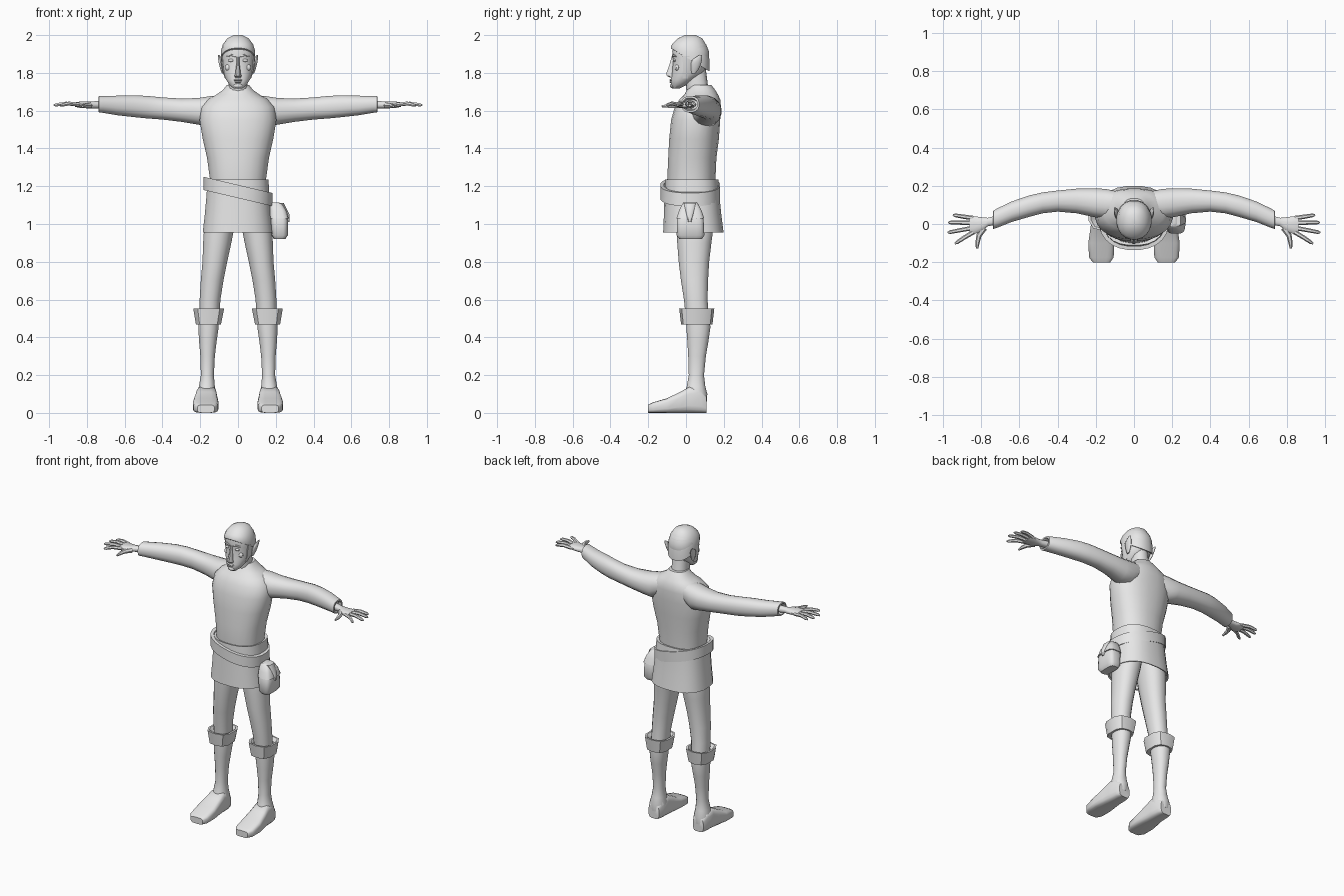
import bpy, bmesh, math
from mathutils import Vector

grey = bpy.data.materials.new("plain_grey")
grey.diffuse_color = (0.8, 0.8, 0.8, 1)


def loft(name, rings, side=1, caps=True, angle=42):
    """Skin a list of point rings; side=-1 mirrors the part in x."""
    bm = bmesh.new()
    vs = [[bm.verts.new((p[0] * side, p[1], p[2])) for p in r] for r in rings]
    n = len(rings[0])
    for a, b in zip(vs, vs[1:]):
        for i in range(n):
            j = (i + 1) % n
            bm.faces.new((a[i], a[j], b[j], b[i]))
    if caps:
        bm.faces.new(vs[0])
        bm.faces.new(vs[-1])
    bmesh.ops.recalc_face_normals(bm, faces=bm.faces)
    me = bpy.data.meshes.new(name)
    bm.to_mesh(me)
    bm.free()
    me.materials.append(grey)
    for f in me.polygons:
        f.use_smooth = True
    me.set_sharp_from_angle(angle=math.radians(angle))
    ob = bpy.data.objects.new(name, me)
    bpy.context.collection.objects.link(ob)
    return ob


def ring(axis, t, a0, a1, b0, b1, n=16, p=2.3, sx=0, sy=0):
    """Super-ellipse filling a0..a1 by b0..b1 across an axis at t; sx, sy tilt it."""
    out = []
    for k in range(n):
        w = 2 * math.pi * (k + 0.5) / n
        c, s = math.cos(w), math.sin(w)
        c = math.copysign(abs(c) ** (2 / p), c)
        s = math.copysign(abs(s) ** (2 / p), s)
        a = (a0 + a1) / 2 + (a1 - a0) / 2 * c
        b = (b0 + b1) / 2 + (b1 - b0) / 2 * s
        if axis == "x":
            out.append((t, a, b))
        elif axis == "y":
            out.append((a, t, b))
        else:
            out.append((a, b, t + sx * a + sy * b))
    return out


def stack(name, axis, rows, side=1, n=16, p=2.3, caps=True):
    return loft(name, [ring(axis, *r, n=n, p=p) for r in rows], side, caps)


def column(name, rows, n=16, p=2.3, caps=True):
    """Centred upright part from rows of (z, half width, back and front y)."""
    return stack(name, "z", [(z, -h, h, a, b) for z, h, a, b in rows], 1, n, p, caps)


def tube(name, pts, radii, side=1, n=6, flat=1.0):
    pts = [Vector(q) for q in pts]
    rings = []
    for i, q in enumerate(pts):
        d = (pts[min(i + 1, len(pts) - 1)] - pts[max(i - 1, 0)]).normalized()
        u = d.cross(Vector((0, 0, 1))).normalized()
        v = u.cross(d)
        rings.append([q + radii[i] * (u * math.cos(2 * math.pi * k / n)
                                      + v * flat * math.sin(2 * math.pi * k / n))
                      for k in range(n)])
    return loft(name, rings, side)


def blob(name, c, r, side=1):
    """Small faceted ellipsoid."""
    rows = []
    for k in range(7):
        w = math.pi * (0.04 + 0.92 * k / 6)
        s = math.sin(w)
        rows.append((c[2] - r[2] * math.cos(w), c[0] - r[0] * s, c[0] + r[0] * s,
                     c[1] - r[1] * s, c[1] + r[1] * s))
    return stack(name, "z", rows, side, 10, 2)


# tunic body and neck
column("tunic_body", [(1.15, .145, -.09, .15), (1.24, .15, -.10, .157),
                      (1.35, .165, -.095, .162), (1.45, .188, -.09, .175),
                      (1.55, .205, -.08, .182), (1.62, .195, -.06, .186),
                      (1.66, .16, -.035, .182), (1.685, .115, -.01, .17),
                      (1.71, .08, .005, .155), (1.735, .06, .02, .135)], 24)
column("neck", [(1.66, .055, .01, .13), (1.72, .052, .0, .118), (1.82, .05, -.01, .105)], 14)

# flared tunic skirt with a turned-in top edge
column("tunic_skirt", [(1.23, .145, -.095, .15), (1.235, .162, -.112, .172),
                       (1.15, .168, -.115, .178), (1.05, .177, -.118, .188),
                       (.955, .188, -.122, .20), (.958, .178, -.112, .19),
                       (1.12, .15, -.09, .155)], 24, 2.5)

# slanted belt
belt = []
for dz, g in ((-.035, -.02), (-.035, 0), (.035, 0), (.035, -.02)):
    belt.append(ring("z", 1.172 + dz, -.184 - g, .184 + g, -.137 - g, .182 + g,
                     24, 2.3, sx=-.235))
loft("belt", belt + belt[:1], caps=False)

# pouch with flap and tongue
stack("pouch", "z", [(.92, .19, .25, -.035, .085), (.94, .178, .264, -.05, .098),
                     (1.02, .172, .264, -.048, .094), (1.08, .172, .243, -.028, .074),
                     (1.108, .176, .222, -.015, .06)], n=16, p=4)
stack("pouch_flap", "z", [(1.03, .168, .269, -.051, .097), (1.07, .168, .257, -.038, .084),
                          (1.105, .17, .236, -.02, .066), (1.115, .178, .215, -.01, .055)],
      n=16, p=4)
stack("pouch_tongue", "z", [(1.01, .24, .273, .012, .028), (1.05, .23, .273, .002, .038),
                            (1.11, .20, .243, -.012, .052)], n=8, p=5)

# head, hair and face
column("head", [(1.717, .022, -.07, -.035), (1.735, .045, -.08, .0), (1.765, .064, -.08, .05),
                (1.80, .078, -.074, .095), (1.84, .084, -.071, .115), (1.88, .088, -.07, .124),
                (1.915, .088, -.074, .122), (1.95, .078, -.066, .108),
                (1.98, .055, -.04, .085), (1.996, .022, -.005, .052)], 20, 2.2)
hair = [ring("z", z, -h, h, a, b, 20, 2.2, sy=s) for z, h, a, b, s in
        ((1.882, .086, -.073, .12, -.60), (1.883, .092, -.082, .126, -.60),
         (1.916, .092, -.08, .125, -.35), (1.952, .081, -.069, .112, -.1),
         (1.983, .057, -.043, .087, 0), (2.0, .022, -.007, .053, 0))]
loft("hair", hair)
stack("nose", "z", [(1.775, -.017, .017, -.085, -.06), (1.784, -.02, .02, -.103, -.06),
                    (1.795, -.016, .016, -.107, -.06), (1.84, -.010, .010, -.09, -.06),
                    (1.885, -.009, .009, -.077, -.06)], n=8, p=2)
blob("upper_lip", (0, -.078, 1.762), (.024, .010, .006))
blob("lower_lip", (0, -.077, 1.752), (.019, .010, .006))
blob("chin", (0, -.07, 1.732), (.026, .016, .014))
for s in (1, -1):
    blob("eye", (.036, -.060, 1.866), (.017, .009, .008), s)
    tube("brow", [(.012, -.071, 1.885), (.036, -.068, 1.893), (.06, -.054, 1.887)],
         [.005, .007, .004], s)
    blob("cheekbone", (.05, -.045, 1.828), (.02, .014, .018), s)
    # ear leaning out and back to a point
    stack("ear", "z", [(1.798, .076, .086, .03, .05), (1.82, .078, .094, .026, .068),
                       (1.85, .08, .102, .026, .08), (1.872, .084, .106, .036, .086),
                       (1.895, .099, .106, .07, .086)], s, 10, 2)
    # sideburn
    stack("sideburn", "z", [(1.77, .06, .07, -.02, .01), (1.82, .074, .085, -.018, .025),
                            (1.89, .08, .092, -.02, .035)], s, 8, 2)

for s in (1, -1):
    # sleeve
    stack("sleeve", "x", [(.08, .04, .17, 1.56, 1.68), (.15, .025, .185, 1.515, 1.678),
                          (.21, .035, .188, 1.525, 1.668), (.30, .055, .186, 1.54, 1.665),
                          (.40, .064, .176, 1.552, 1.671), (.48, .055, .166, 1.558, 1.679),
                          (.55, .036, .150, 1.565, 1.682), (.64, .010, .119, 1.575, 1.68),
                          (.715, -.02, .083, 1.588, 1.678), (.737, -.027, .07, 1.59, 1.678),
                          (.738, -.018, .06, 1.60, 1.668), (.715, -.012, .062, 1.605, 1.66)],
          s)
    # hand and fingers
    stack("hand", "x", [(.70, -.002, .05, 1.61, 1.655), (.765, -.012, .033, 1.611, 1.65),
                        (.80, -.042, .037, 1.612, 1.648), (.84, -.055, .042, 1.615, 1.648),
                        (.862, -.05, .037, 1.62, 1.644)], s, 12)
    for y0, x1, y1 in ((.031, .948, .047), (.006, .972, .008), (-.020, .975, -.045),
                       (-.043, .938, -.102)):
        tube("finger", [(.842, y0, 1.632), (.845 + (x1 - .845) * .5, (y0 + y1) / 2, 1.638),
                        (x1 - .012, y0 + (y1 - y0) * .9, 1.631), (x1, y1, 1.628)],
             [.012, .011, .0095, .005], s)
    tube("thumb", [(.785, -.02, 1.628), (.812, -.06, 1.627), (.820, -.10, 1.625),
                   (.822, -.128, 1.622)], [.017, .014, .011, .006], s)

    # leg
    stack("leg", "z", [(.48, .10, .205, .0, .125), (.60, .092, .204, -.012, .115),
                       (.70, .076, .198, -.028, .118), (.80, .056, .189, -.04, .124),
                       (.90, .034, .186, -.048, .136), (.96, .022, .182, -.052, .144),
                       (1.08, .0, .16, -.06, .15)], s, 16, 2.2)
    # turned-down boot cuff
    stack("boot_cuff", "z", [(.53, .10, .205, -.005, .125), (.553, .083, .228, -.025, .14),
                             (.553, .070, .240, -.036, .150), (.468, .088, .225, -.026, .140),
                             (.468, .10, .21, -.005, .128)], s, 10, 2.8)
    # boot shaft
    stack("boot_shaft", "z", [(.05, .115, .218, .0, .11), (.10, .113, .218, -.01, .114),
                              (.14, .122, .208, .003, .103), (.20, .127, .197, .014, .096),
                              (.30, .122, .200, .011, .106), (.38, .112, .207, .006, .12),
                              (.45, .102, .211, .001, .13), (.50, .102, .211, .0, .128)],
          s, 16, 2.2)
    # foot
    stack("foot", "y", [(-.202, .125, .215, .0, .043), (-.175, .106, .236, 0, .056),
                        (-.10, .102, .24, 0, .078), (-.03, .108, .23, 0, .112),
                        (.02, .112, .222, 0, .14), (.08, .115, .218, 0, .125),
                        (.108, .128, .206, 0, .09)], s, 16, 4)
